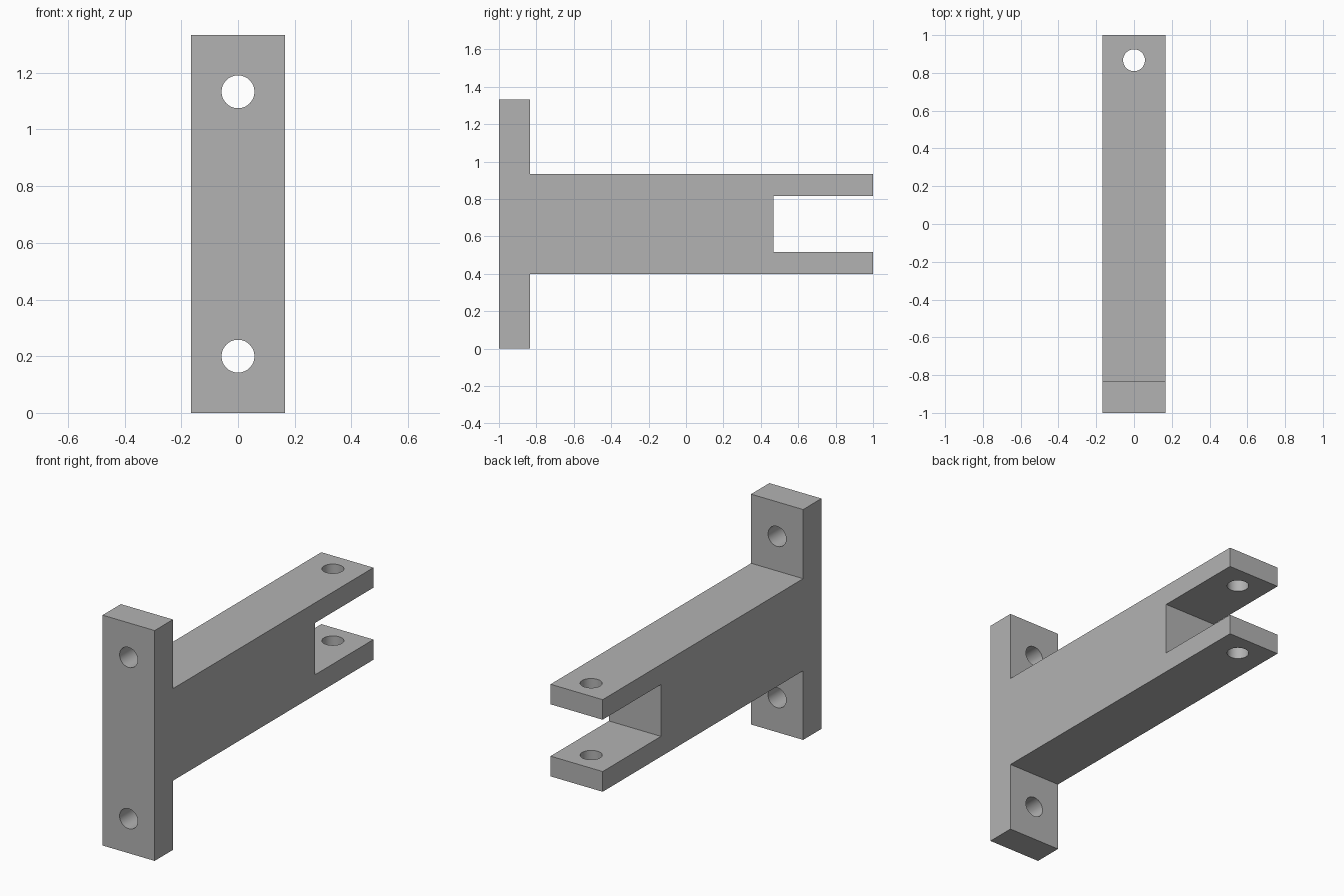
import bpy
import bmesh
from math import pi, radians
from mathutils import Matrix, Vector

cube = bpy.data.objects.get("Cube")
if cube:
    bpy.data.objects.remove(cube, do_unlink=True)

HALF_WIDTH = 1 / 6
HOLE_RADIUS = 0.058

# Plain grey material
grey = bpy.data.materials.new("plain_grey")
grey.use_nodes = True
colour = (0.45, 0.45, 0.45, 1)
grey.diffuse_color = colour
grey.node_tree.nodes["Principled BSDF"].inputs["Base Color"].default_value = colour


def add_object(name, bm):
    bmesh.ops.recalc_face_normals(bm, faces=bm.faces)
    mesh = bpy.data.meshes.new(name)
    bm.to_mesh(mesh)
    bm.free()
    mesh.materials.append(grey)
    obj = bpy.data.objects.new(name, mesh)
    bpy.context.collection.objects.link(obj)
    return obj


# Bracket: mounting plate, arm and forked end as one side profile
profile = [(-1, 0), (-0.833, 0), (-0.833, 0.4), (1, 0.4), (1, 0.517),
           (0.467, 0.517), (0.467, 0.817), (1, 0.817), (1, 0.933),
           (-0.833, 0.933), (-0.833, 1.333), (-1, 1.333)]
bm = bmesh.new()
side = bm.faces.new([bm.verts.new((-HALF_WIDTH, y, z)) for y, z in profile])
extruded = bmesh.ops.extrude_face_region(bm, geom=[side])["geom"]
bmesh.ops.translate(bm, vec=Vector((2 * HALF_WIDTH, 0, 0)),
                    verts=[v for v in extruded if isinstance(v, bmesh.types.BMVert)])
bracket = add_object("bracket", bm)


# Bolt holes through the plate, pin hole through both fork prongs
def drill(name, centre, depth, tilt=0):
    bm = bmesh.new()
    bmesh.ops.create_cone(bm, cap_ends=True, segments=48, radius1=HOLE_RADIUS,
                          radius2=HOLE_RADIUS, depth=depth,
                          matrix=Matrix.Translation(centre) @ Matrix.Rotation(tilt, 4, "X"))
    cutter = add_object(name, bm)
    cutter.hide_render = True
    cut = bracket.modifiers.new(name, "BOOLEAN")
    cut.operation = "DIFFERENCE"
    cut.solver = "EXACT"
    cut.object = cutter
    bpy.context.view_layer.objects.active = bracket
    bpy.ops.object.modifier_apply(modifier=cut.name)
    bpy.data.objects.remove(cutter, do_unlink=True)


drill("lower_bolt_hole", (0, -0.917, 0.2), 0.4, pi / 2)
drill("upper_bolt_hole", (0, -0.917, 1.133), 0.4, pi / 2)
drill("pin_hole", (0, 0.867, 0.667), 1)

# Smooth hole walls with sharp edges elsewhere
bpy.ops.object.select_all(action="DESELECT")
bracket.select_set(True)
bpy.context.view_layer.objects.active = bracket
bpy.ops.object.shade_smooth_by_angle(angle=radians(30))
